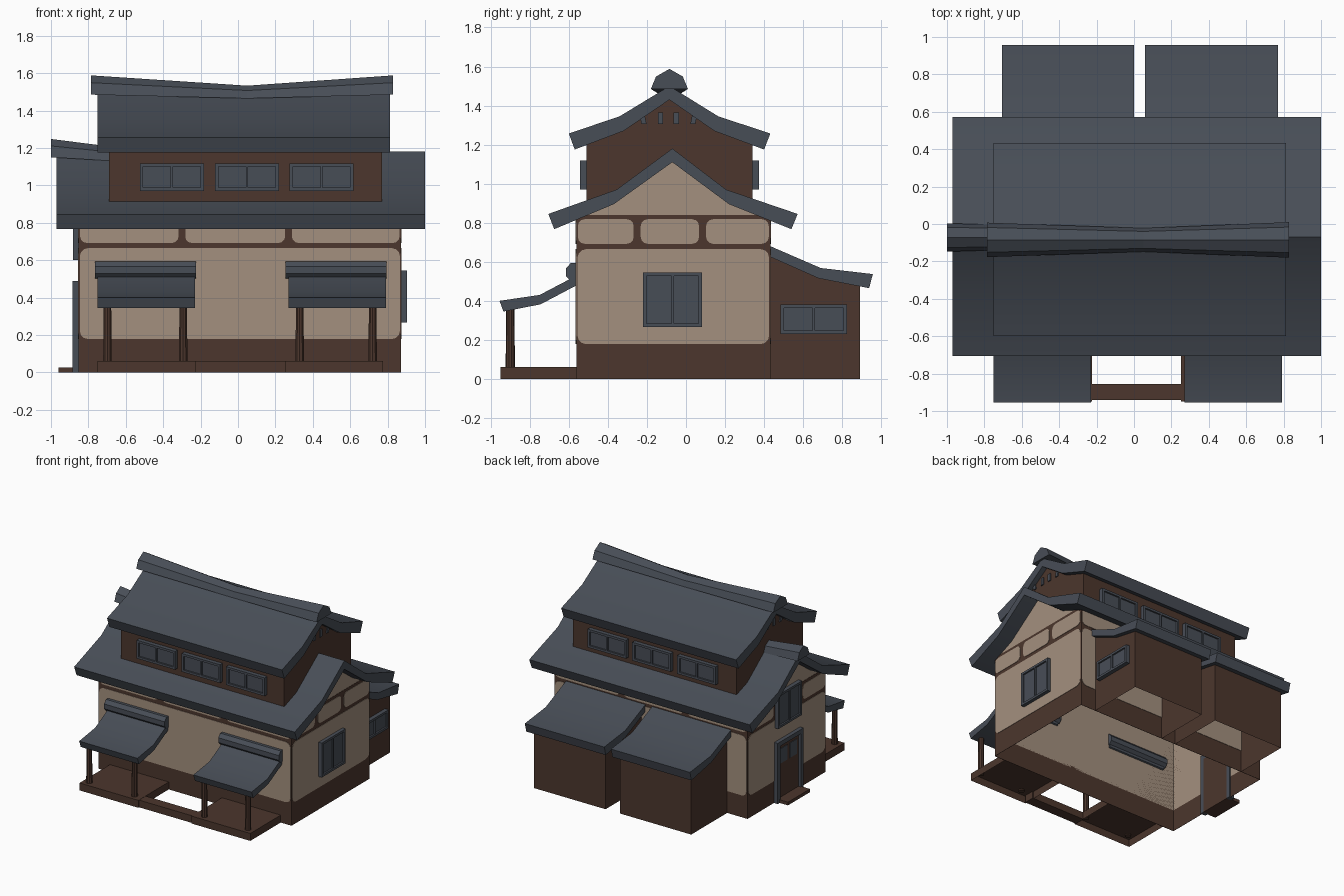
import bpy, bmesh, math
from mathutils import Vector

if "Cube" in bpy.data.objects:
    bpy.data.objects.remove(bpy.data.objects["Cube"])


def material(name, rgb):
    m = bpy.data.materials.new(name)
    m.diffuse_color = (*rgb, 1)
    m.use_nodes = True
    m.node_tree.nodes["Principled BSDF"].inputs["Base Color"].default_value = m.diffuse_color
    return m


SLATE = material("slate grey", (0.064, 0.075, 0.094))
TIMBER = material("dark brown timber", (0.072, 0.037, 0.026))
PLASTER = material("tan plaster", (0.37, 0.28, 0.21))


def finish(name, bm, mats, smooth=False):
    bmesh.ops.recalc_face_normals(bm, faces=bm.faces)
    me = bpy.data.meshes.new(name)
    bm.to_mesh(me)
    bm.free()
    for m in mats:
        me.materials.append(m)
    ob = bpy.data.objects.new(name, me)
    bpy.context.collection.objects.link(ob)
    if smooth:
        bpy.ops.object.select_all(action='DESELECT')
        ob.select_set(True)
        bpy.context.view_layer.objects.active = ob
        bpy.ops.object.shade_smooth_by_angle(angle=math.radians(30))
    return ob


def loft(bm, rings):
    vs = [[bm.verts.new(p) for p in r] for r in rings]
    n = len(vs[0])
    for a, b in zip(vs, vs[1:]):
        for i in range(n):
            bm.faces.new((a[i], a[(i + 1) % n], b[(i + 1) % n], b[i]))
    bm.faces.new(vs[0])
    bm.faces.new(vs[-1])


def prism(bm, pts, axis, a, b):
    # extrude a 2D outline along an axis: x takes (y, z), y takes (x, z)
    put = (lambda p, d: (d, p[0], p[1])) if axis == 'x' else (lambda p, d: (p[0], d, p[1]))
    loft(bm, [[put(p, d) for p in pts] for d in (a, b)])


def rect(u0, u1, v0, v1):
    return [(u0, v0), (u1, v0), (u1, v1), (u0, v1)]


def rounded(u0, u1, v0, v1, r):
    pts = []
    for cu, cv, s in ((u1 - r, v1 - r, 0), (u0 + r, v1 - r, 90), (u0 + r, v0 + r, 180), (u1 - r, v0 + r, 270)):
        for k in range(4):
            t = math.radians(s + 30 * k)
            pts.append((cu + r * math.cos(t), cv + r * math.sin(t)))
    return pts


def part(name, outlines, axis, a, b, mat, smooth=False, open_bottom=False):
    bm = bmesh.new()
    for o in outlines:
        prism(bm, o, axis, a, b)
    if open_bottom:
        low = min(v.co.z for v in bm.verts)
        bmesh.ops.delete(bm, geom=[f for f in bm.faces if all(v.co.z < low + 1e-4 for v in f.verts)], context='FACES_ONLY')
    return finish(name, bm, [mat], smooth)


def window(name, axis, wall, s, u0, u1, v0, v1):
    # frame bars around two recessed panes; s is the outward direction
    bm = bmesh.new()
    b, mid = 0.018, (u0 + u1) / 2
    prism(bm, rect(u0 + 0.01, u1 - 0.01, v0 + 0.01, v1 - 0.01), axis, wall - s * 0.01, wall + s * 0.02)
    for r in ((u0, u0 + b, v0, v1), (u1 - b, u1, v0, v1), (u0 + b, u1 - b, v0, v0 + b),
              (u0 + b, u1 - b, v1 - b, v1), (mid - 0.006, mid + 0.006, v0 + b, v1 - b)):
        prism(bm, rect(*r), axis, wall - s * 0.01, wall + s * 0.033)
    finish(name, bm, [SLATE])


def ridge(name, stations, smooth=False):
    # five-sided cap; station = x, centre y, half width, base z, top z
    sect = ((-1, 0), (-0.72, 0.62), (0, 1), (0.72, 0.62), (1, 0))
    bm = bmesh.new()
    loft(bm, [[(x, y + w * p, z0 + (z1 - z0) * q) for p, q in sect] for x, y, w, z0, z1 in stations])
    finish(name, bm, [SLATE], smooth)


# main house shell: open underneath, brown below and plaster above
X0, X1, Y0, Y1 = -0.85, 0.87, -0.56, 0.43
bm = bmesh.new()
prism(bm, [(Y0, 0), (Y1, 0), (Y1, 0.84), (0.2, 0.94), (-0.07, 1.14), (-0.34, 0.94), (Y0, 0.84)], 'x', X0, X1)
bmesh.ops.delete(bm, geom=[f for f in bm.faces if all(v.co.z < 0.01 for v in f.verts)], context='FACES_ONLY')
bmesh.ops.bisect_plane(bm, geom=bm.verts[:] + bm.edges[:] + bm.faces[:], plane_co=(0, 0, 0.175), plane_no=(0, 0, 1))
for f in bm.faces:
    f.material_index = int(f.calc_center_median().z < 0.175)
finish("house_walls", bm, [PLASTER, TIMBER])

# timber sheets with rounded plaster panels on all four walls
for side, axis, wall, s, u0, u1, posts in (
        ("front", 'y', Y0, -1, X0, X1, (-0.3, 0.27)), ("back", 'y', Y1, 1, X0, X1, (-0.3, 0.27)),
        ("right", 'x', X1, 1, Y0, Y1, (-0.25, 0.085)), ("left", 'x', X0, -1, Y0, Y1, (-0.25, 0.085))):
    part(side + "_timber", [rect(u0, u1, 0, 0.84)], axis, wall, wall + s * 0.002, TIMBER)
    cuts = [u0 - 0.012, *posts, u1 + 0.012]
    panels = [rounded(u0 + 0.004, u1 - 0.004, 0.178, 0.665, 0.045)]
    panels += [rounded(a + 0.018, b - 0.018, 0.692, 0.818, 0.035) for a, b in zip(cuts, cuts[1:])]
    part(side + "_plaster_panels", panels, axis, wall, wall + s * 0.005, PLASTER)

# lower and upper main roofs
part("lower_roof", [[(-0.705, 0.845), (-0.355, 0.97), (-0.07, 1.18), (0.205, 0.97), (0.572, 0.845),
                     (0.54, 0.767), (0.22, 0.895), (-0.07, 1.11), (-0.37, 0.895), (-0.675, 0.767)]],
     'x', -0.97, 1.0, SLATE, True)
part("upper_roof", [[(-0.6, 1.257), (-0.34, 1.345), (-0.085, 1.5), (0.165, 1.345), (0.432, 1.257),
                     (0.4, 1.175), (0.145, 1.27), (-0.085, 1.43), (-0.32, 1.27), (-0.57, 1.175)]],
     'x', -0.75, 0.813, SLATE, True)

# upper storey
part("upper_storey", [[(-0.51, 0.9), (0.34, 0.9), (0.34, 1.215), (0.14, 1.29), (-0.085, 1.45),
                       (-0.32, 1.29), (-0.51, 1.215)]], 'x', -0.69, 0.77, TIMBER, open_bottom=True)
for side, wall, s in (("front", -0.51, -1), ("back", 0.34, 1)):
    for i, u in enumerate((-0.525, -0.123, 0.275)):
        window(f"upper_window_{side}_{i}", 'y', wall, s, u, u + 0.342, 0.97, 1.118)

# gable vent slats
slats = [[(y - 0.013 - t, 1.365), (y + 0.013 - t, 1.365), (y + 0.013, 1.305), (y - 0.013, 1.305)]
         for y, t in ((-0.215, 0.012), (-0.13, 0), (-0.05, 0), (0.035, -0.012))]
part("right_gable_slats", slats, 'x', 0.765, 0.779, SLATE)
part("left_gable_slats", slats, 'x', -0.699, -0.685, SLATE)

# sagging ridge caps
ridge("upper_ridge", [(-0.785, -0.085, 0.092, 1.485, 1.588), (0.05, -0.085, 0.063, 1.465, 1.533),
                      (0.828, -0.085, 0.095, 1.485, 1.588)])
ridge("lower_ridge_left", [(-1.0, -0.072, 0.076, 1.15, 1.248), (-0.66, -0.072, 0.065, 1.13, 1.205)])

# back annexes
for side, r0, r1, b0, b1 in (("left", -0.705, 0.0, -0.67, -0.035), ("right", 0.06, 0.77, 0.095, 0.735)):
    part(side + "_annex_walls", [[(Y1, 0), (0.89, 0), (0.89, 0.505), (0.69, 0.54), (Y1, 0.66)]],
         'x', b0, b1, TIMBER, open_bottom=True)
    part(side + "_annex_roof", [[(0.42, 0.685), (0.69, 0.568), (0.957, 0.537), (0.938, 0.465),
                                 (0.68, 0.515), (0.42, 0.63)]], 'x', r0, r1, SLATE, True)
window("annex_window", 'x', 0.735, 1, 0.483, 0.825, 0.23, 0.38)

# side windows
window("right_window", 'x', X1, 1, -0.22, 0.083, 0.267, 0.545)
window("left_window", 'x', X0, -1, -0.22, 0.083, 0.6, 0.875)

# left door with frame, leaf, lights and step
part("door_frame", [rect(-0.235, -0.2, 0, 0.49), rect(0.06, 0.095, 0, 0.49), rect(-0.2, 0.06, 0.455, 0.49)],
     'x', X0 - 0.036, X0 + 0.01, SLATE)
part("door_leaf", [rect(-0.2, 0.06, 0, 0.455)], 'x', X0 - 0.015, X0 + 0.01, TIMBER)
part("door_lights", [rect(-0.175, -0.085, 0.3, 0.42), rect(-0.055, 0.035, 0.3, 0.42)],
     'x', X0 - 0.02, X0 - 0.014, SLATE)
part("door_step", [rect(-0.21, 0.07, 0, 0.026)], 'x', -0.96, X0, TIMBER)

# front porches: deck, posts, awning and its ridge roll
part("porch_beam", [rect(-0.94, -0.855, 0, 0.058)], 'x', -0.23, 0.26, TIMBER)
for side, d0, d1, a0, a1, posts in (("left", -0.75, -0.225, -0.75, -0.23, (-0.698, -0.293)),
                                    ("right", 0.25, 0.775, 0.27, 0.79, (0.33, 0.72))):
    part(side + "_porch_deck", [rect(-0.95, Y0, 0, 0.06)], 'x', d0, d1, TIMBER, open_bottom=True)
    part(side + "_awning", [[(-0.955, 0.4), (-0.75, 0.43), (-0.55, 0.535), (-0.55, 0.485),
                             (-0.745, 0.382), (-0.935, 0.345)]], 'x', a0, a1, SLATE, True)
    roll = [(-0.572 + 0.047 * math.cos(k * math.pi / 4 + 0.39), 0.547 + 0.05 * math.sin(k * math.pi / 4 + 0.39))
            for k in range(8)]
    part(side + "_awning_ridge", [roll], 'x', a0 - 0.015, a1 + 0.005, SLATE)
    bm = bmesh.new()
    for x in posts:
        c = bmesh.ops.create_cone(bm, cap_ends=True, segments=10, radius1=0.024, radius2=0.021, depth=0.32)
        bmesh.ops.translate(bm, verts=c['verts'], vec=Vector((x, -0.9, 0.21)))
    finish(side + "_porch_posts", bm, [TIMBER], True)
